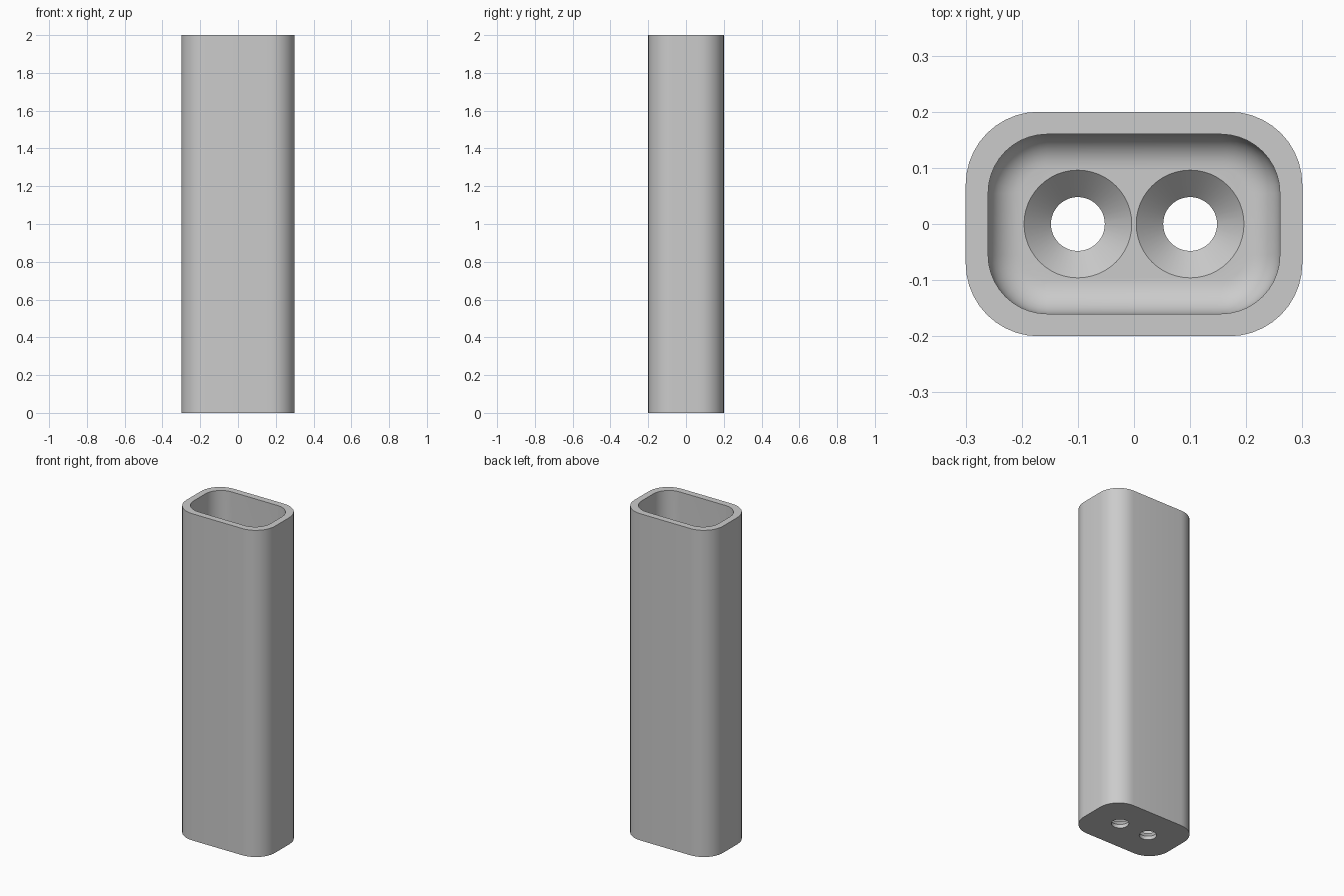
import bpy
import bmesh
from math import cos, sin, pi, radians

if "Cube" in bpy.data.objects:
    bpy.data.objects.remove(bpy.data.objects["Cube"])

HEIGHT, FLOOR = 2.0, 0.07
FILLET = 0.06
HOLE_R, SINK_R, SINK_Z = 0.048, 0.096, 0.022

grey = bpy.data.materials.new("light_grey")
grey.use_nodes = True
colour = (0.6, 0.6, 0.6, 1)
grey.diffuse_color = colour
grey.node_tree.nodes["Principled BSDF"].inputs["Base Color"].default_value = colour


def rounded_rect(hx, hy, r, z, steps=10):
    """Points of a rounded rectangle, counter-clockwise."""
    pts = []
    for i, (sx, sy) in enumerate(((1, 1), (-1, 1), (-1, -1), (1, -1))):
        for k in range(steps + 1):
            a = (i + k / steps) * pi / 2
            pts.append((sx * (hx - r) + r * cos(a), sy * (hy - r) + r * sin(a), z))
    return pts


def circle(r, x, z, sides=48):
    return [(x + r * cos(2 * pi * k / sides), r * sin(2 * pi * k / sides), z)
            for k in range(sides)]


def loft(name, sections):
    """Skin closed sections in order and cap both ends."""
    bm = bmesh.new()
    rings = [[bm.verts.new(p) for p in s] for s in sections]
    for a, b in zip(rings, rings[1:]):
        for i in range(len(a)):
            j = (i + 1) % len(a)
            bm.faces.new((a[i], a[j], b[j], b[i]))
    bm.faces.new(rings[0][::-1])
    bm.faces.new(rings[-1])
    bmesh.ops.recalc_face_normals(bm, faces=bm.faces)
    mesh = bpy.data.meshes.new(name)
    bm.to_mesh(mesh)
    bm.free()
    mesh.materials.append(grey)
    obj = bpy.data.objects.new(name, mesh)
    bpy.context.collection.objects.link(obj)
    return obj


# Hollow sleeve: outer wall, rim, inner wall, then a filleted floor
sections = [rounded_rect(0.3, 0.2, 0.13, z) for z in (0, HEIGHT)]
sections.append(rounded_rect(0.26, 0.16, 0.105, HEIGHT))
for k in range(9):
    a = k / 8 * pi / 2
    d = FILLET * (1 - cos(a))
    sections.append(rounded_rect(0.26 - d, 0.16 - d, 0.105 - d,
                                 FLOOR + FILLET * (1 - sin(a))))
sleeve = loft("sleeve", sections)
bpy.context.view_layer.objects.active = sleeve

# Two countersunk screw holes through the floor
for side in (-1, 1):
    x = side * 0.1
    cutter = loft("screw_hole_cutter", [
        circle(HOLE_R, x, -0.05), circle(HOLE_R, x, SINK_Z),
        circle(SINK_R, x, FLOOR), circle(SINK_R, x, FLOOR + 0.1)])
    cutter.hide_render = True
    cut = sleeve.modifiers.new("screw_hole", 'BOOLEAN')
    cut.operation = 'DIFFERENCE'
    cut.solver = 'EXACT'
    cut.object = cutter
    bpy.ops.object.modifier_apply(modifier=cut.name)
    bpy.data.objects.remove(cutter)

# Smooth walls with crisp rims
bpy.ops.object.select_all(action='DESELECT')
sleeve.select_set(True)
bpy.ops.object.shade_smooth_by_angle(angle=radians(30))
